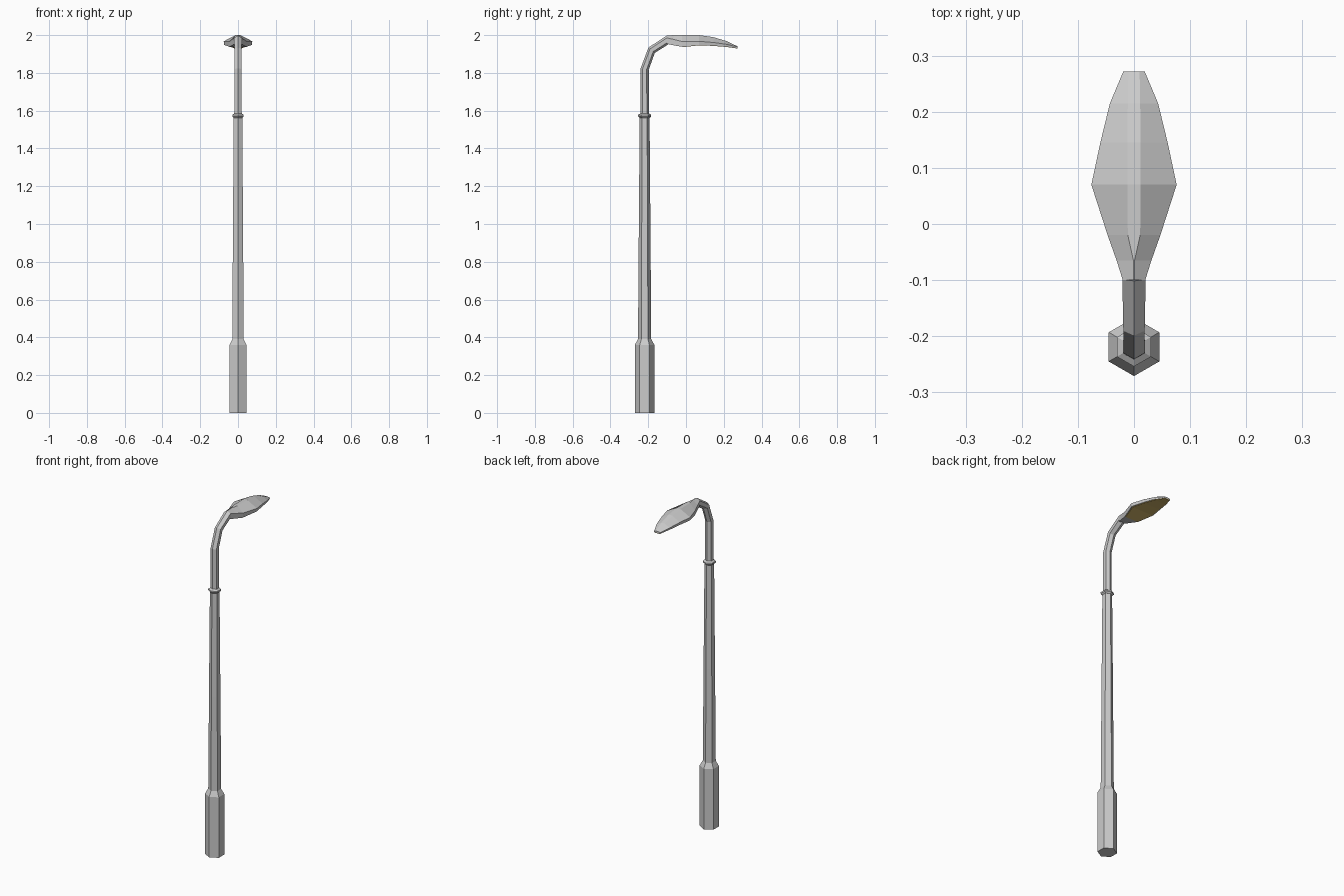
import bpy, bmesh, math
from mathutils import Vector

if "Cube" in bpy.data.objects:
    bpy.data.objects.remove(bpy.data.objects["Cube"])

CY = -0.219  # pole centre


def loft(name, rings):
    """Skin a list of equal-length point rings and cap both ends."""
    bm = bmesh.new()
    vs = [[bm.verts.new(p) for p in r] for r in rings]
    n = len(vs[0])
    for a, b in zip(vs, vs[1:]):
        for i in range(n):
            j = (i + 1) % n
            bm.faces.new((a[i], a[j], b[j], b[i]))
    bm.faces.new(vs[0][::-1])
    bm.faces.new(vs[-1])
    bmesh.ops.recalc_face_normals(bm, faces=bm.faces[:])
    mesh = bpy.data.meshes.new(name)
    bm.to_mesh(mesh)
    bm.free()
    ob = bpy.data.objects.new(name, mesh)
    bpy.context.collection.objects.link(ob)
    return ob


def hex_ring(y, z, r, tangent_deg=90):
    """Hexagon across a path in the yz plane, corners along the path normal."""
    t = math.radians(tangent_deg)
    normal = Vector((0, -math.sin(t), math.cos(t)))
    side = Vector((1, 0, 0))
    return [Vector((0, y, z)) + r * (math.cos(a) * normal + math.sin(a) * side)
            for a in (k * math.pi / 3 for k in range(6))]


# Stepped base and tapering pole
loft("pole", [hex_ring(CY, z, r) for z, r in
              [(0, .052), (.36, .052), (.39, .035), (.95, .031), (1.575, .026)]])

# Collar where the arm enters the pole
loft("collar", [hex_ring(CY, z, r) for z, r in
                [(1.562, .027), (1.57, .035), (1.578, .035), (1.586, .022)]])

# Curved arm
loft("arm", [hex_ring(*s) for s in
             [(CY, 1.57, .023, 90), (CY, 1.82, .022, 82),
              (-.182, 1.92, .022, 50), (-.098, 1.974, .024, 8)]])

# Lamp head: y, ridge half width, half width, ridge z, rim top z, rim bottom z
sections = [
    (-.100, .001, .020, 1.998, 1.985, 1.953),
    (-.065, .001, .031, 2.000, 1.977, 1.946),
    (-.020, .011, .047, 2.000, 1.966, 1.938),
    (.070, .012, .076, 2.000, 1.967, 1.948),
    (.145, .012, .060, 1.989, 1.961, 1.945),
    (.215, .011, .043, 1.968, 1.951, 1.939),
    (.272, .010, .019, 1.941, 1.938, 1.931),
]
loft("lamp_head", [[(-t, y, zt), (t, y, zt), (w, y, zs), (w * .97, y, zl),
                    (-w * .97, y, zl), (-w, y, zs)]
                   for y, t, w, zt, zs, zl in sections])

# Amber lens set under the head
lens = loft("lens", [[(-w * .92, y, zl + .002), (w * .92, y, zl + .002),
                      (w * .88, y, zl - .002), (-w * .88, y, zl - .002)]
                     for y, t, w, zt, zs, zl in sections[2:]])
amber = bpy.data.materials.new("amber_glass")
amber.diffuse_color = (0.62, 0.45, 0.14, 1)
amber.use_nodes = True
amber.node_tree.nodes["Principled BSDF"].inputs["Base Color"].default_value = amber.diffuse_color
lens.data.materials.append(amber)
